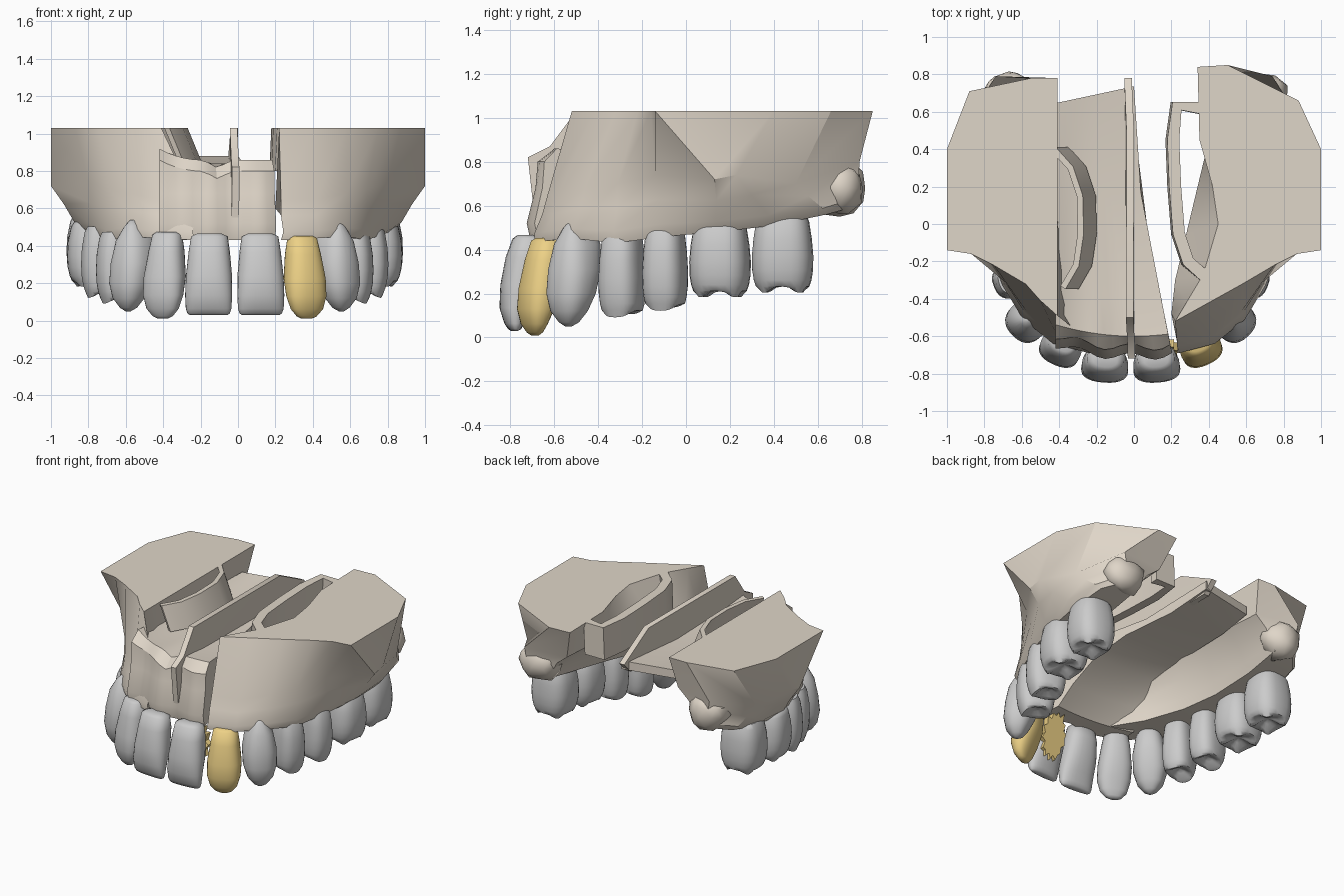
import bpy, bmesh, math, random
from mathutils import Vector

if "Cube" in bpy.data.objects:
    bpy.data.objects.remove(bpy.data.objects["Cube"])
random.seed(4)


def material(name, rgb):
    m = bpy.data.materials.new(name)
    m.diffuse_color = (*rgb, 1)
    m.use_nodes = True
    m.node_tree.nodes["Principled BSDF"].inputs["Base Color"].default_value = m.diffuse_color
    return m


BONE = material("bone", (0.74, 0.67, 0.58))
GOLD = material("gold", (0.85, 0.64, 0.24))


def add(name, verts, faces, mat, angle=30):
    me = bpy.data.meshes.new(name)
    me.from_pydata([tuple(v) for v in verts], [], faces)
    bm = bmesh.new()
    bm.from_mesh(me)
    bmesh.ops.recalc_face_normals(bm, faces=bm.faces)
    bmesh.ops.triangulate(bm, faces=[f for f in bm.faces if len(f.verts) > 4])
    if bm.calc_volume(signed=True) < 0:
        bmesh.ops.reverse_faces(bm, faces=bm.faces)
    bm.to_mesh(me)
    bm.free()
    ob = bpy.data.objects.new(name, me)
    bpy.context.collection.objects.link(ob)
    if mat:
        me.materials.append(mat)
    bpy.ops.object.select_all(action='DESELECT')
    ob.select_set(True)
    bpy.context.view_layer.objects.active = ob
    bpy.ops.object.shade_smooth_by_angle(angle=math.radians(angle))
    return ob


def loft(name, rings, mat, angle=30):
    n = len(rings[0])
    verts = [v for r in rings for v in r]
    faces = [(k * n + i, k * n + (i + 1) % n, (k + 1) * n + (i + 1) % n, (k + 1) * n + i)
             for k in range(len(rings) - 1) for i in range(n)]
    faces += [tuple(range(n)), tuple(range(len(verts) - n, len(verts)))]
    return add(name, verts, faces, mat, angle)


# upper jaw blocks: gum ring, middle ring and flat-cut top, outer points then inner points
gum = [(.23, -.69, .43), (.42, -.64, .44), (.58, -.51, .45), (.69, -.32, .43), (.77, -.09, .46),
       (.83, .15, .48), (.85, .4, .51), (.82, .64, .56), (.7, .78, .6),
       (.6, .72, .58), (.6, .45, .53), (.57, .15, .49), (.51, -.1, .47), (.4, -.37, .46), (.25, -.55, .44)]
mid_outer = [(.23, -.63, .65), (.42, -.58, .65), (.58, -.46, .68), (.69, -.31, .7), (.8, -.14, .74),
             (1, .13, .72), (1, .23, .74), (.92, .5, .7), (.74, .79, .8)]
top_outer = [(.22, -.52), (.4, -.42), (.58, -.32), (.75, -.22), (.87, -.16),
             (1, -.14), (1, .4), (.88, .66), (.5, .85)]
inner = {
    "right": ([(.42, .76, .8), (.4, .45, .8), (.34, .2, .8), (.28, -.05, .78), (.22, -.3, .72), (.2, -.48, .6)],
              [(.34, .84), (.35, .45), (.42, .2), (.45, 0), (.37, -.27), (.28, -.42)]),
    "left": ([(.44, .72, .8), (.42, .45, .8), (.42, .2, .8), (.4, -.05, .76), (.36, -.3, .68), (.3, -.48, .6)],
             [(.41, .78), (.41, .45), (.41, .2), (.41, 0), (.41, -.2), (.41, -.4)])}
for side, sx in (("right", 1), ("left", -1)):
    mid_in, top_in = inner[side]
    to = list(top_outer)
    if side == "left":
        to[:2] = [(.41, -.49), (.5, -.41)]
        to[7:] = [(.88, .71), (.55, .78)]
    top = [(x, y, 1.03) for x, y in to + top_in]
    rings = [gum, mid_outer + mid_in, top]
    # rounded gum edge and slightly hollowed palate side between gum and middle rings
    soft = [Vector(a).lerp(Vector(b), .2) for a, b in zip(rings[0], rings[1])]
    vault = [Vector(a).lerp(Vector(b), .6) for a, b in zip(rings[0], rings[1])]
    for i in range(15):
        if i < 9:
            soft[i] += Vector((.012, -.012, 0)) if i < 6 else Vector((.012, .01, 0))
        else:
            vault[i] += Vector((.02, 0, .015))
            soft[i] += Vector((.005, 0, .01))
    rings[1:1] = [soft, vault]
    loft(side + "_jaw_block", [[(sx * p[0], p[1], p[2]) for p in r] for r in rings], BONE)

# palate and front plate: side profile swept from the left wall to the slanted right cut
profile = [(-.69, .43), (-.71, .52), (-.67, .68), (-.66, .8), (-.6, .86), (-.4, .84), (.17, .83), (.7, .88),
           (.7, .82), (.4, .78), (.0, .77), (-.25, .7), (-.45, .56), (-.57, .44)]
cols = []
for k in range(15):
    s = k / 14
    ring = []
    for y, z in profile:
        cut = .2 - .19 * (y + .69) if y < .2 else .03 - .06 * (y - .2)
        x = -.42 + (cut + .42) * s
        yy, zz = y, z
        if y < -.3:
            yy += .35 * x * x
        if y < -.63:
            yy += .02 * math.cos((x + .02) / .28 * 2 * math.pi)
        if z > .79 and y < .3:
            zz += 1.2 * max(0, -.2 - x) ** 2
            zz -= .04 * math.exp(-((x + .11) / .05) ** 2) if y < -.5 else 0
        if y > .6:
            yy += .09 * (s - .6)
        ring.append((x, yy, zz))
    cols.append(ring)
loft("palate", cols, BONE)

# nasal septum with the front spine
sept = [(-.72, .82), (-.62, .87), (-.5, 1.03), (.48, 1.03), (.78, .88), (.7, .8), (-.55, .78), (-.69, .55)]
loft("nasal_septum", [[(x + .01 * math.sin(6 * y), y, z) for y, z in sept] for x in (-.042, -.002)], BONE)


# curled bone strips inside the nose
def strip(name, path, z0, z1, t, lean):
    rings = []
    for i, p in enumerate(path):
        a, b = Vector(path[max(i - 1, 0)]), Vector(path[min(i + 1, len(path) - 1)])
        d = (b - a).normalized()
        n = Vector((-d.y, d.x)) * t
        p = Vector(p)
        q = p + Vector((lean, 0))
        rings.append([(*(q - n), z0), (*(q + n), z0), (*(p + n), z1), (*(p - n), z1)])
    loft(name, rings, BONE, 40)


strip("left_nasal_strip", [(-.43, .4), (-.34, .3), (-.29, .15), (-.285, -.05), (-.31, -.22), (-.38, -.34)],
      .86, 1.03, .016, .07)
strip("right_nasal_strip", [(.36, .62), (.23, .63), (.21, .45), (.22, .2), (.24, -.05), (.29, -.2), (.38, -.28)],
      .8, 1.03, .032, -.01)

# knobbly rear bumps
for side, sx in (("right", 1), ("left", -1)):
    bm = bmesh.new()
    bmesh.ops.create_icosphere(bm, subdivisions=2, radius=1)
    for v in bm.verts:
        v.co *= random.uniform(.85, 1.1)
        v.co = Vector((sx * (.67 + .15 * v.co.x), .7 + .12 * v.co.y, .68 + .13 * v.co.z))
    vs = [v.co.copy() for v in bm.verts]
    fs = [tuple(v.index for v in f.verts) for f in bm.faces]
    bm.free()
    add(side + "_rear_bump", vs, fs, BONE, 50)

# crown shapes: position from neck (0) to edge (1), width, depth
SHAPES = {
    "central": [(-.04, .5, .4), (0, .78, .72), (.2, .88, .95), (.5, .98, .95), (.75, 1, .72), (.92, .97, .45), (.98, .9, .3), (1, .8, .15)],
    "lateral": [(-.03, .5, .4), (0, .7, .7), (.2, .84, .9), (.5, 1, .95), (.72, .98, .78), (.88, .8, .52), (.97, .5, .3), (1, .25, .15)],
    "canine": [(-.04, .12, .3), (.04, .42, .6), (.2, .8, .95), (.45, 1, 1), (.68, .98, .9), (.85, .76, .66), (.96, .4, .36), (1, .12, .12)],
    "cheek": [(-.1, .74, .74), (0, .86, .86), (.25, .95, .97), (.5, 1, 1), (.7, .99, .97), (.84, .94, .9), (.93, .87, .82)]}
SEG = 28


def tooth(name, shape, x, y, facing, w, d, z0, z1, cusps=0, mat=None):
    a = math.radians(facing)
    n, u = Vector((math.cos(a), math.sin(a))), Vector((-math.sin(a), math.cos(a)))
    e = 2 / (2.7 if cusps else 2.4)
    levels = [(t, pw, pd, 0) for t, pw, pd in SHAPES[shape]]
    if cusps:   # chewing surface: cusp rings then a central hollow
        levels += [(.97, .76, .72, .022), (.95, .55, .52, .02), (.89, .28, .26, .008), (.86, .05, .05, 0)]
    rings = []
    for t, pw, pd, h in levels:
        ring = []
        for i in range(SEG):
            th = 2 * math.pi * i / SEG
            c, s = math.cos(th), math.sin(th)
            cu = math.copysign(abs(s) ** e, s) * w / 2 * pw
            cn = math.copysign(abs(c) ** e, c) * d / 2 * pd
            if not cusps:   # crown leans out, then the edge curls back
                cn += (1 - pd) * d * .15 + .08 * (t - .4) - .4 * max(0, t - .7) ** 2
            z = z1 + (z0 - z1) * t
            if cusps == 2:
                z -= h * (c * c * 1.3 - .45) - (.015 if c < 0 and h else 0) * abs(c)
            elif cusps == 4:
                z -= h * (math.sin(2 * th) ** 2 * 1.4 - .6)
            p = Vector((x, y)) + n * cn + u * cu
            ring.append((p.x, p.y, z))
        rings.append(ring)
    loft(name, rings, mat, 60)


TEETH = [("central_incisor", "central", .137, -.745, -86, .252, .19, .03, .45, 0),
         ("lateral_incisor", "lateral", .37, -.655, -66, .225, .19, .01, .44, 0),
         ("canine", "canine", .54, -.505, -45, .225, .23, .05, .52, 0),
         ("first_premolar", "cheek", .615, -.29, -22, .195, .25, .1, .44, 2),
         ("second_premolar", "cheek", .69, -.095, -14, .195, .26, .13, .47, 2),
         ("first_molar", "cheek", .745, .155, -8, .275, .3, .19, .5, 4),
         ("second_molar", "cheek", .755, .44, -3, .28, .29, .21, .53, 4)]
for name, shape, x, y, f, w, d, z0, z1, cusps in TEETH:
    gold = name == "lateral_incisor"
    tooth("right_" + name, shape, x - .0175, y, f, w, d, z0, z1, cusps, GOLD if gold else None)
    tooth("left_" + name, shape, -x - .0175, y, 180 - f, w, d, z0, z1 + (.02 if gold else 0), cusps)

# ragged gold wing bonded behind the right central incisor
outline = []
for i in range(28):
    th = 2 * math.pi * i / 28
    r = random.uniform(.95, 1.1) if i % 2 else random.uniform(.76, .9)
    px, pz = .135 + .095 * r * math.cos(th), .27 + .16 * r * math.sin(th)
    outline.append((px, -.615 - .3 * (.42 - pz), pz))
loft("gold_wing", [[(x, y + o, z) for x, y, z in outline] for o in (-.03, .012)], GOLD)
